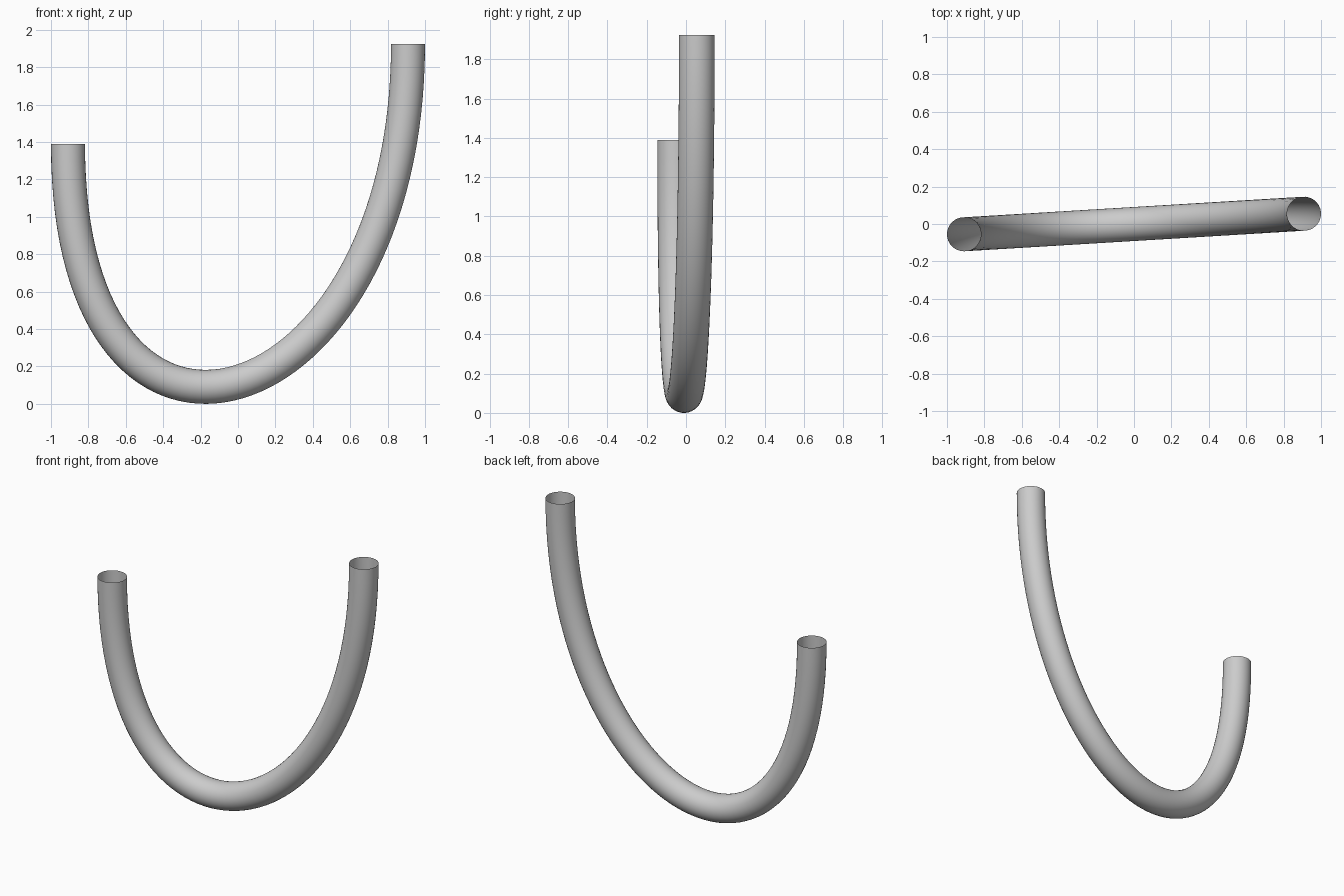
import bpy
from mathutils import Vector

if "Cube" in bpy.data.objects:
    bpy.data.objects.remove(bpy.data.objects["Cube"])

RADIUS = 0.091
HANDLE = Vector((0, 0, -2.054))

# Path: one Bezier segment hanging between two open ends, both pointing straight down
curve = bpy.data.curves.new("bent_tube", 'CURVE')
curve.dimensions = '3D'
curve.resolution_u = 64
curve.bevel_depth = RADIUS
curve.bevel_resolution = 14
curve.use_fill_caps = False
spline = curve.splines.new('BEZIER')
spline.bezier_points.add(1)
ends = [(Vector((-0.909, -0.055, 1.39)), 1), (Vector((0.909, 0.055, 1.925)), -1)]
for point, (co, side) in zip(spline.bezier_points, ends):
    point.handle_left_type = point.handle_right_type = 'FREE'
    point.co = co
    point.handle_right = co + HANDLE * side
    point.handle_left = co - HANDLE * side

# Tube: round profile swept along the path, open at both ends
tube = bpy.data.objects.new("bent_tube", curve)
bpy.context.collection.objects.link(tube)
bpy.context.view_layer.objects.active = tube
tube.select_set(True)
bpy.ops.object.convert(target='MESH')
bpy.ops.object.shade_smooth_by_angle()

# Rest the lowest point on the ground
tube = bpy.context.object
lowest = min(v.co.z for v in tube.data.vertices)
for v in tube.data.vertices:
    v.co.z -= lowest
